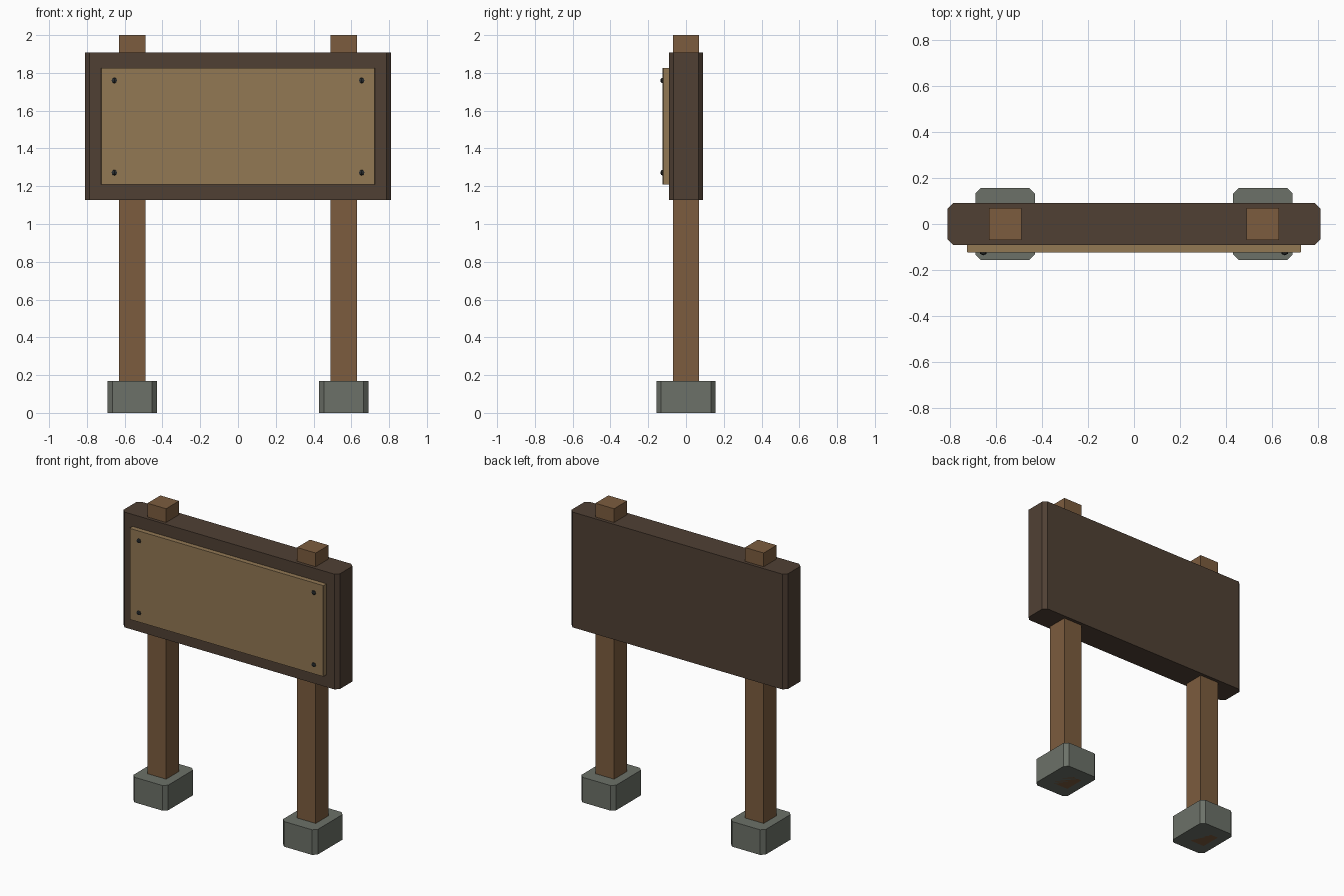
import bpy, bmesh
from mathutils import Matrix

if "Cube" in bpy.data.objects:
    bpy.data.objects.remove(bpy.data.objects["Cube"])


def material(name, srgb):
    m = bpy.data.materials.new(name)
    m.diffuse_color = [((c / 255 + 0.055) / 1.055) ** 2.4 for c in srgb] + [1]
    m.use_nodes = True
    m.node_tree.nodes["Principled BSDF"].inputs["Base Color"].default_value = m.diffuse_color
    return m


post_wood = material("post_wood", (124, 92, 62))
frame_wood = material("dark_wood", (80, 64, 52))
panel_wood = material("light_wood", (146, 120, 84))
stone = material("stone", (108, 113, 104))
iron = material("iron", (42, 46, 48))


def finish(bm, name, mat):
    me = bpy.data.meshes.new(name)
    bm.to_mesh(me)
    bm.free()
    me.materials.append(mat)
    ob = bpy.data.objects.new(name, me)
    bpy.context.collection.objects.link(ob)
    return ob


# Box with optional chamfer on edges running along one axis
def box(name, lo, hi, mat, chamfer=0, axis=2):
    bm = bmesh.new()
    size = [h - l for l, h in zip(lo, hi)]
    mid = [(h + l) / 2 for l, h in zip(lo, hi)]
    bmesh.ops.create_cube(bm, size=1, matrix=Matrix.LocRotScale(mid, None, size))
    if chamfer:
        edges = [e for e in bm.edges
                 if abs((e.verts[0].co - e.verts[1].co).normalized()[axis]) > 0.9]
        bmesh.ops.bevel(bm, geom=edges, offset=chamfer, segments=1,
                        affect='EDGES', profile=0.5)
    return finish(bm, name, mat)


# Sign board and raised front panel
box("sign_board", (-0.81, -0.091, 1.127), (0.81, 0.091, 1.907), frame_wood, 0.025)
box("sign_panel", (-0.726, -0.124, 1.21), (0.726, -0.08, 1.826), panel_wood, 0.004)

for side, label in ((-1, "left"), (1, "right")):
    x = side * 0.56
    # Post and its stone footing
    box(label + "_post", (x - 0.07, -0.069, 0), (x + 0.07, 0.069, 2), post_wood)
    box(label + "_footing", (x - 0.13, -0.157, 0), (x + 0.13, 0.157, 0.17), stone, 0.025)
    # Nail heads in the panel corners
    for z, level in ((1.272, "lower"), (1.76, "upper")):
        bm = bmesh.new()
        bmesh.ops.create_uvsphere(
            bm, u_segments=6, v_segments=4, radius=1,
            matrix=Matrix.LocRotScale((side * 0.655, -0.124, z), None, (0.017, 0.012, 0.015)))
        finish(bm, f"{label}_{level}_nail", iron)
